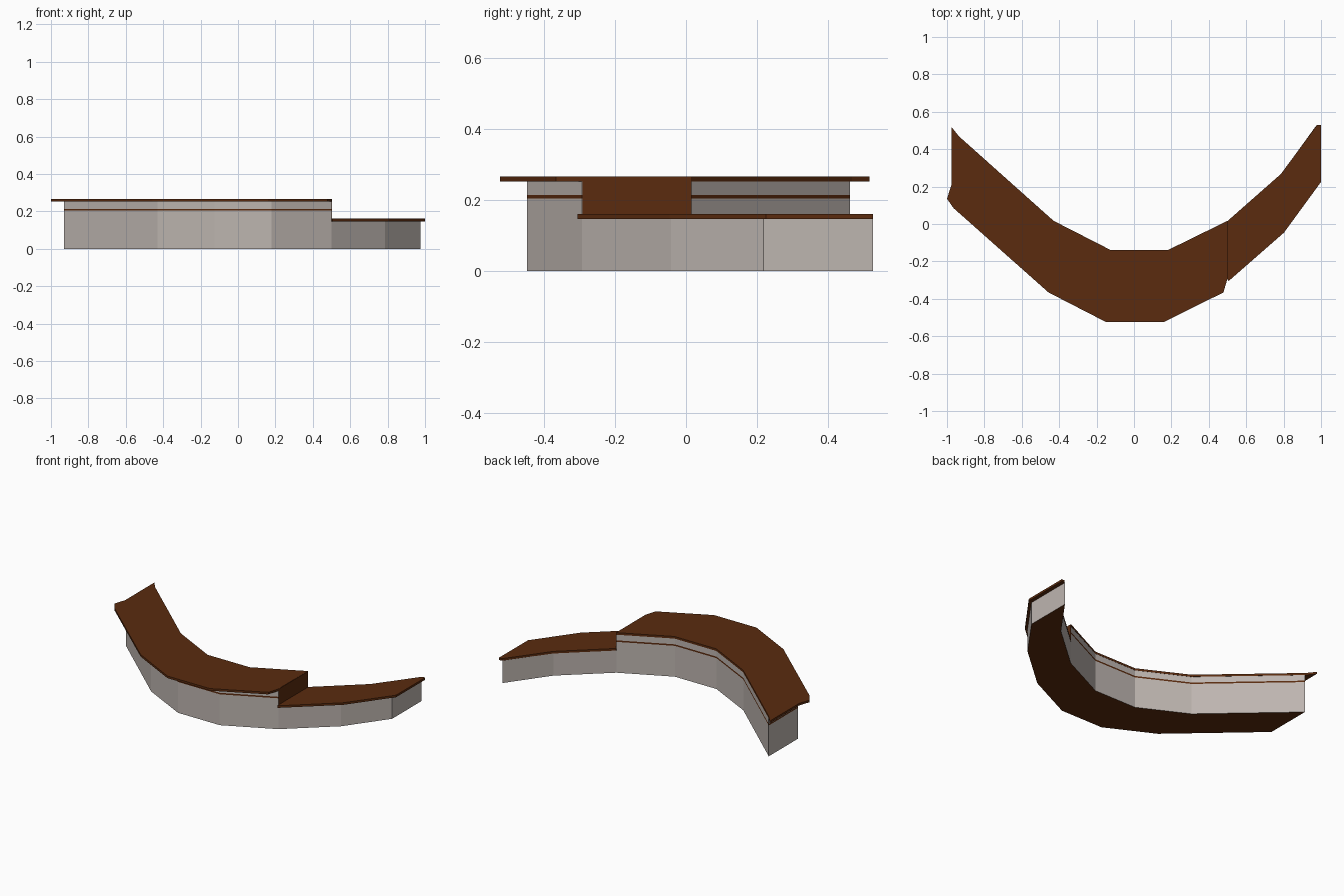
import bpy, bmesh

if "Cube" in bpy.data.objects:
    bpy.data.objects.remove(bpy.data.objects["Cube"])

def material(name, rgb):
    m = bpy.data.materials.new(name)
    m.diffuse_color = (*rgb, 1)
    m.use_nodes = True
    m.node_tree.nodes["Principled BSDF"].inputs["Base Color"].default_value = m.diffuse_color
    return m

GREY = material("warm grey panel", (0.515, 0.465, 0.435))
BROWN = material("dark brown wood", (0.103, 0.024, 0.0045))

def prism(name, outline, z0, z1, side, base=BROWN):
    """Extrude a plan outline; sides take one material, top and bottom another."""
    bm = bmesh.new()
    face = bm.faces.new([bm.verts.new((x, y, z0)) for x, y in outline])
    ext = bmesh.ops.extrude_face_region(bm, geom=[face], use_keep_orig=True)
    for v in ext["geom"]:
        if isinstance(v, bmesh.types.BMVert):
            v.co.z = z1
    bmesh.ops.recalc_face_normals(bm, faces=bm.faces)
    for f in bm.faces:
        f.material_index = 1 if abs(f.normal.z) > 0.5 else 0
    mesh = bpy.data.meshes.new(name)
    bm.to_mesh(mesh)
    bm.free()
    mesh.materials.append(side)
    mesh.materials.append(base)
    obj = bpy.data.objects.new(name, mesh)
    bpy.context.collection.objects.link(obj)
    return obj

# Back edge of the curved desk; the front edge is the same curve moved forward
DEPTH = 0.308
high = [(-0.93, 0.463), (-0.43, 0.015), (-0.125, -0.14), (0.18, -0.14), (0.5, 0.015)]
low = [(0.5, 0.015), (0.785, 0.265), (0.975, 0.527)]

def band(path):
    return path + [(x, y - DEPTH) for x, y in reversed(path)]

# Bodies
prism("high_body_lower", band(high), 0, 0.148, GREY)
prism("high_body_middle", band(high), 0.148, 0.204, GREY)
prism("high_body_trim", band(high), 0.204, 0.214, BROWN)
prism("high_body_upper", band(high), 0.214, 0.252, GREY)
prism("low_body", band(low), 0, 0.148, GREY)

# Brown panel closing the step between the two heights
prism("step_end_panel", [(0.498, 0.015), (0.502, 0.015), (0.502, -0.292), (0.498, -0.293)],
      0.148, 0.265, BROWN)

# High counter with overhanging front and clipped left end
prism("high_counter", [(-0.975, 0.518), (-0.935, 0.468), (-0.43, 0.017), (-0.125, -0.139),
      (0.182, -0.139), (0.5, 0.017), (0.5, -0.292), (0.478, -0.366), (0.16, -0.524),
      (-0.15, -0.524), (-0.457, -0.366), (-0.965, 0.085), (-1.0, 0.135), (-0.975, 0.212)],
      0.252, 0.266, BROWN)

# Low counter
prism("low_counter", [(0.5, 0.016), (0.785, 0.267), (0.978, 0.528), (1.0, 0.528),
      (1.0, 0.225), (0.802, -0.046), (0.505, -0.306), (0.5, -0.292)], 0.147, 0.161, BROWN)
